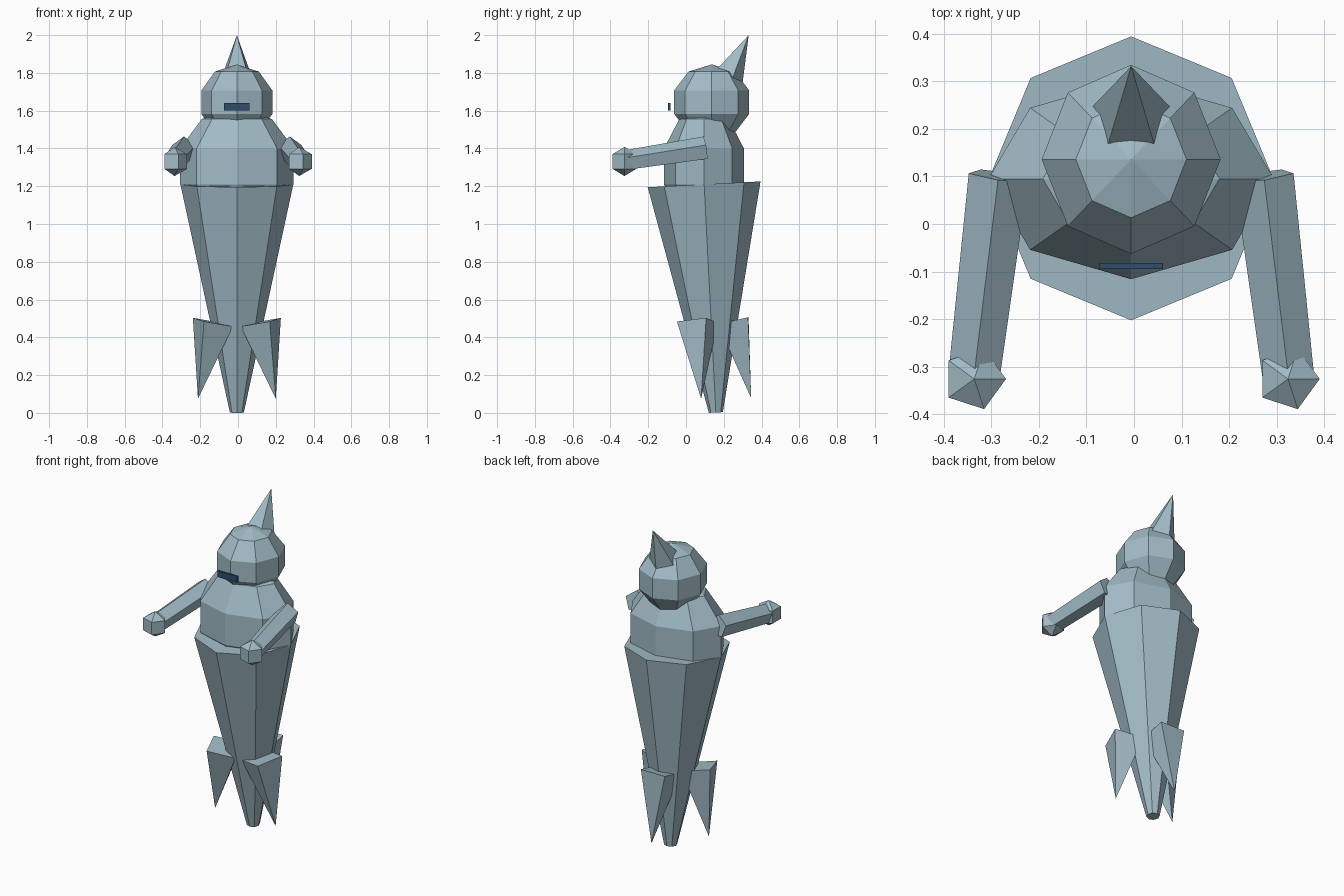
import bpy, bmesh, math
from mathutils import Vector

if "Cube" in bpy.data.objects:
    bpy.data.objects.remove(bpy.data.objects["Cube"])

CX = -0.006  # model's mirror plane


def material(name, rgb):
    m = bpy.data.materials.new(name)
    m.diffuse_color = (*rgb, 1)
    m.use_nodes = True
    m.node_tree.nodes["Principled BSDF"].inputs["Base Color"].default_value = m.diffuse_color
    return m


STEEL = material("pale blue steel", (0.36, 0.50, 0.57))
NAVY = material("dark navy", (0.028, 0.075, 0.145))


def loft(name, rings, mat=STEEL):
    """Skin a stack of equal rings; collapsed rings become points."""
    bm = bmesh.new()
    loops = [[bm.verts.new(p) for p in ring] for ring in rings]
    n = len(loops[0])
    for a, b in zip(loops, loops[1:]):
        for i in range(n):
            j = (i + 1) % n
            bm.faces.new((a[i], a[j], b[j], b[i]))
    bm.faces.new(loops[0][::-1])
    bm.faces.new(loops[-1])
    bmesh.ops.remove_doubles(bm, verts=bm.verts, dist=1e-5)
    bmesh.ops.recalc_face_normals(bm, faces=bm.faces)
    me = bpy.data.meshes.new(name)
    bm.to_mesh(me)
    bm.free()
    me.materials.append(mat)
    ob = bpy.data.objects.new(name, me)
    ob.location.x = CX
    bpy.context.collection.objects.link(ob)
    return ob


def frustum(name, p0, p1, r0, r1, n, hint):
    """Tapered n-sided prism from p0 to p1; first corner points toward hint."""
    p0, p1, hint = Vector(p0), Vector(p1), Vector(hint)
    d = (p1 - p0).normalized()
    u = (hint - d * hint.dot(d)).normalized()
    v = d.cross(u)
    angles = [2 * math.pi * k / n for k in range(n)]
    return loft(name, [[p + (u * math.cos(a) + v * math.sin(a)) * r for a in angles]
                       for p, r in ((p0, r0), (p1, r1))])


def ball(name, c, radii, segs, rings):
    """Faceted ellipsoid with a corner on +x."""
    stack = []
    for i in range(rings + 1):
        t = math.pi * i / rings
        s = math.sin(t) if 0 < i < rings else 0
        stack.append([(c[0] + radii[0] * s * math.cos(2 * math.pi * k / segs),
                       c[1] + radii[1] * s * math.sin(2 * math.pi * k / segs),
                       c[2] + radii[2] * math.cos(t)) for k in range(segs)])
    return loft(name, stack)


# Body: tapering lower cone, torso, head
frustum("lower_body", (0, 0.096, 1.21), (0, 0.158, 0.002), 0.299, 0.037, 8, (0, -1, 0))
ball("torso", (0, 0.095, 1.305), (0.316, 0.222, 0.31), 8, 5)
ball("head", (0, 0.136, 1.645), (0.198, 0.209, 0.2), 8, 5)

# Five-sided horn leaning backward, a corner to the rear
frustum("horn", (0, 0.205, 1.75), (0, 0.332, 2.0), 0.1, 0, 5, (0, 1, 0))

# Face slit plate
x, z = 0.067, 0.019
loft("face_slit", [[(-x, y, 1.621 - z), (x, y, 1.621 - z), (x, y, 1.621 + z), (-x, y, 1.621 + z)]
                   for y in (-0.095, -0.082)], NAVY)

# Arms, hands and front leg spikes on both sides
for side, s in (("left", -1), ("right", 1)):
    frustum(side + "_arm", (s * 0.279, 0.102, 1.398), (s * 0.33, -0.315, 1.334),
            0.066, 0.057, 5, (0, 0, 1))
    ball(side + "_hand", (s * 0.33, -0.326, 1.331), (0.077,) * 3, 5, 3)
    frustum(side + "_leg_spike", (s * 0.127, 0.06, 0.48), (s * 0.206, 0.08, 0.075),
            0.118, 0, 4, (s * 0.104, 0.045, 0))

# Rear leg spike
frustum("rear_leg_spike", (0, 0.25, 0.488), (0, 0.345, 0.078), 0.116, 0, 4, (1, 1, 0))
